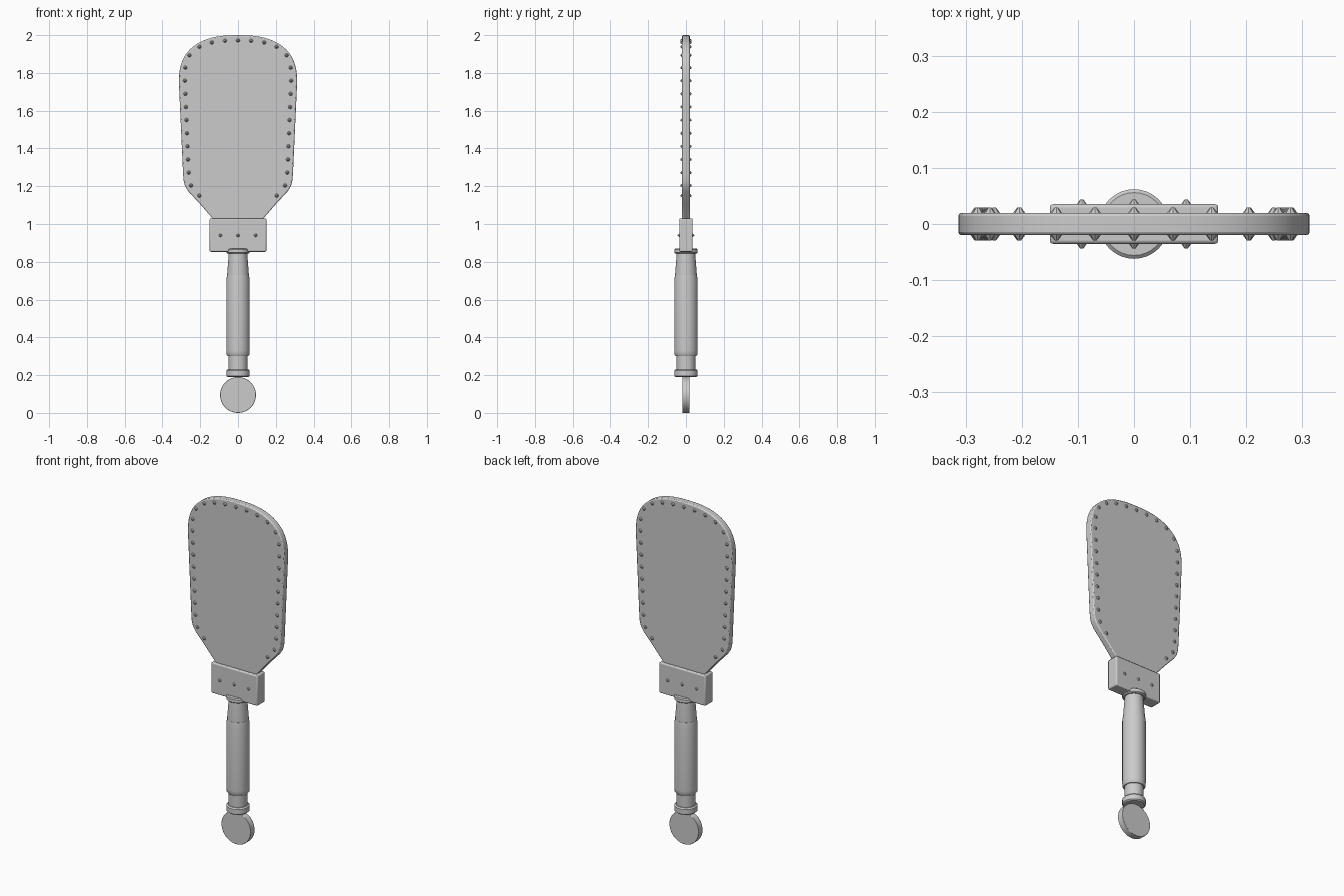
import bpy, bmesh, math
from mathutils import Vector, Matrix

cube = bpy.data.objects.get("Cube")
if cube:
    bpy.data.objects.remove(cube, do_unlink=True)

grey = bpy.data.materials.new("plain_grey")
grey.use_nodes = True
grey.diffuse_color = (0.6, 0.6, 0.6, 1)
grey.node_tree.nodes["Principled BSDF"].inputs["Base Color"].default_value = grey.diffuse_color


def finish(name, bm, bevel=0.0, angle=35):
    """Turn a bmesh into a named, shaded object."""
    bmesh.ops.recalc_face_normals(bm, faces=bm.faces)
    mesh = bpy.data.meshes.new(name)
    bm.to_mesh(mesh)
    bm.free()
    mesh.materials.append(grey)
    obj = bpy.data.objects.new(name, mesh)
    bpy.context.collection.objects.link(obj)
    bpy.ops.object.select_all(action='DESELECT')
    bpy.context.view_layer.objects.active = obj
    obj.select_set(True)
    if bevel:
        mod = obj.modifiers.new("soft_edges", 'BEVEL')
        mod.width, mod.segments = bevel, 2
        mod.limit_method, mod.angle_limit = 'ANGLE', math.radians(50)
    bpy.ops.object.shade_smooth_by_angle(angle=math.radians(angle))
    return obj


def slab(name, outline, thickness, bevel):
    """Extrude an x-z outline evenly about y = 0."""
    bm = bmesh.new()
    face = bm.faces.new([bm.verts.new((x, -thickness / 2, z)) for x, z in outline])
    new = bmesh.ops.extrude_face_region(bm, geom=[face])["geom"]
    verts = [v for v in new if isinstance(v, bmesh.types.BMVert)]
    bmesh.ops.translate(bm, verts=verts, vec=(0, thickness, 0))
    return finish(name, bm, bevel)


def lathe(name, profile, steps=32):
    """Spin a radius-height profile about the z axis."""
    pts = [(0, profile[0][1])] + profile + [(0, profile[-1][1])]
    bm = bmesh.new()
    verts = [bm.verts.new((r, 0, z)) for r, z in pts]
    edges = [bm.edges.new(pair) for pair in zip(verts, verts[1:])]
    bmesh.ops.spin(bm, geom=verts + edges, cent=(0, 0, 0), axis=(0, 0, 1),
                   angle=math.tau, steps=steps)
    bmesh.ops.remove_doubles(bm, verts=bm.verts, dist=1e-5)
    return finish(name, bm)


def studs(name, places, y, size, height):
    """Small pointed rivets on both faces."""
    bm = bmesh.new()
    for x, z in places:
        for side in (-1, 1):
            turn = Matrix.Rotation(-side * math.pi / 2, 4, 'X')
            place = Matrix.Translation((x, side * (y + height / 2), z))
            bmesh.ops.create_cone(bm, cap_ends=True, segments=8, radius1=size,
                                  radius2=size * 0.3, depth=height, matrix=place @ turn)
    return finish(name, bm)


# Blade: rounded top, tapering sides, shoulders running into the block
right = [(0.135, 0.95), (0.135, 1.03), (0.2, 1.105), (0.262, 1.172), (0.28, 1.2),
         (0.288, 1.23), (0.291, 1.27)]
top = []
for i in range(33):
    a = math.pi * i / 32
    c, s = math.cos(a), math.sin(a)
    top.append((math.copysign(abs(c) ** 0.8, c) * 0.313, 1.75 + 0.25 * abs(s) ** 0.8))
slab("blade", right + top + [(-x, z) for x, z in reversed(right)], 0.04, 0.006)

# Rivets evenly spaced along a line inset from the blade edge
half = [(0.205, 1.15), (0.25, 1.205), (0.262, 1.28), (0.281, 1.75), (0.281, 1.82),
        (0.261, 1.89), (0.208, 1.937), (0.145, 1.96), (0.073, 1.97), (0, 1.972)]
path = [Vector((-x, z)) for x, z in half] + [Vector(p) for p in reversed(half[:-1])]
total = sum((b - a).length for a, b in zip(path, path[1:]))
places = []
for i in range(31):
    left = total * i / 30
    for a, b in zip(path, path[1:]):
        step = (b - a).length
        if left <= step + 1e-4:
            places.append(tuple(a.lerp(b, left / step)))
            break
        left -= step
studs("blade_rivets", places, 0.019, 0.011, 0.01)

# Block clamping the blade to the handle
slab("block", [(-0.15, 0.853), (0.15, 0.853), (0.15, 1.03), (-0.15, 1.03)], 0.071, 0.006)
studs("block_rivets", [(x, 0.94) for x in (-0.093, 0, 0.093)], 0.035, 0.009, 0.009)

# Turned handle
lathe("collar", [(0.056, 0.843), (0.062, 0.848), (0.062, 0.866), (0.056, 0.871)])
lathe("upper_neck", [(0.057, 0.72), (0.057, 0.74), (0.049, 0.845)])
lathe("grip", [(0.055, 0.3), (0.061, 0.308), (0.062, 0.33), (0.062, 0.7), (0.058, 0.73)])
lathe("lower_neck", [(0.05, 0.22), (0.05, 0.305)])
lathe("ring", [(0.055, 0.19), (0.062, 0.196), (0.062, 0.224), (0.055, 0.231)])

# Flat round pommel
slab("pommel", [(0.095 * math.cos(math.tau * i / 40), 0.095 + 0.095 * math.sin(math.tau * i / 40))
                for i in range(40)], 0.037, 0.002)
